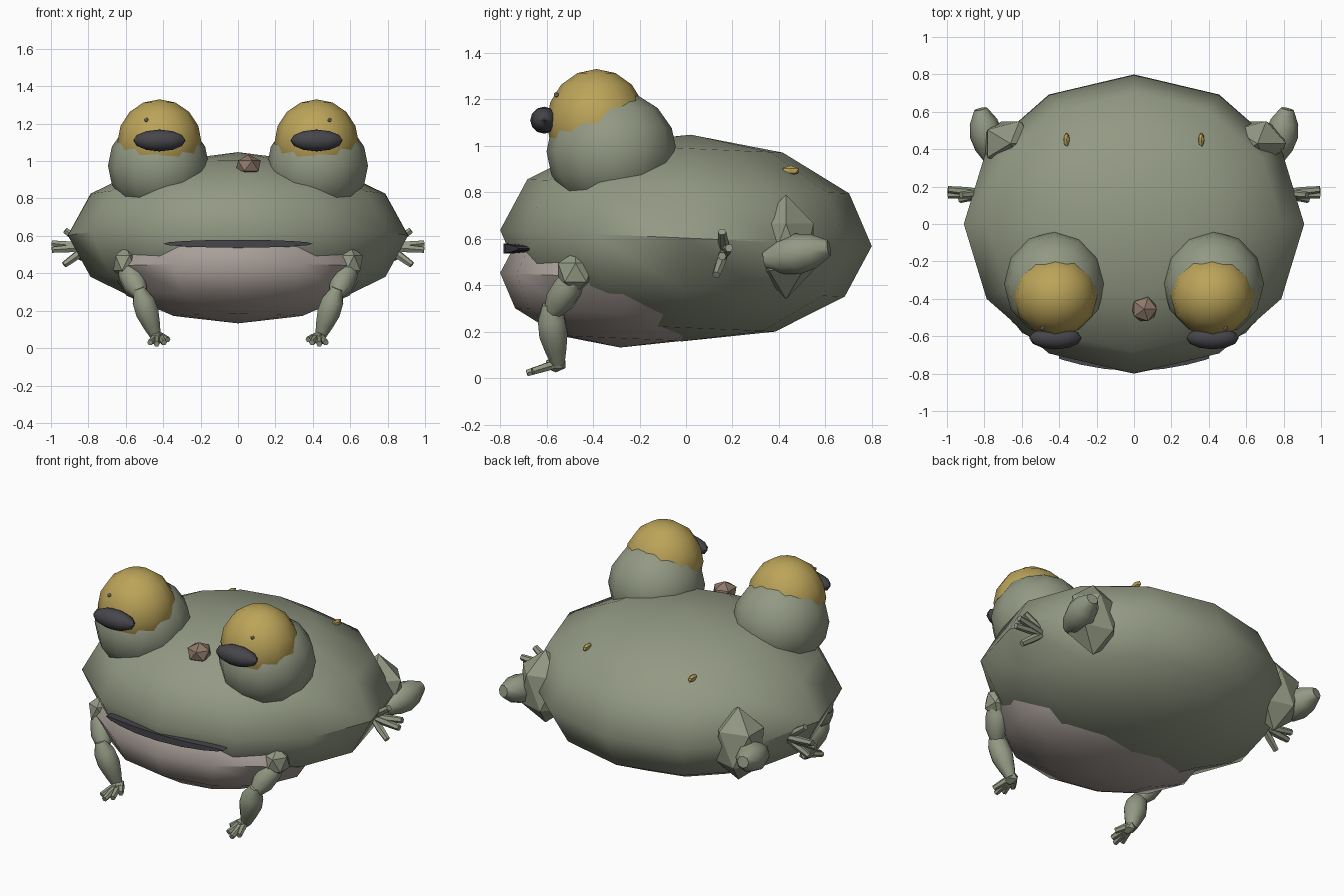
import bpy, bmesh, math
from mathutils import Vector, Matrix

if "Cube" in bpy.data.objects:
    bpy.data.objects.remove(bpy.data.objects["Cube"])


def mat(name, rgb):
    m = bpy.data.materials.new(name)
    m.diffuse_color = (*rgb, 1)
    m.use_nodes = True
    m.node_tree.nodes["Principled BSDF"].inputs["Base Color"].default_value = m.diffuse_color
    return m


SKIN = mat("skin", (0.29, 0.32, 0.23))
BELLY = mat("belly_pale", (0.40, 0.35, 0.32))
GOLD = mat("gold", (0.50, 0.37, 0.10))
DARK = mat("dark", (0.06, 0.06, 0.07))
BROWN = mat("brown", (0.27, 0.19, 0.14))


def finish(name, bm, m, smooth=None):
    bmesh.ops.recalc_face_normals(bm, faces=bm.faces)
    me = bpy.data.meshes.new(name)
    bm.to_mesh(me)
    bm.free()
    ob = bpy.data.objects.new(name, me)
    bpy.context.collection.objects.link(ob)
    me.materials.append(m)
    if smooth:
        bpy.ops.object.select_all(action='DESELECT')
        ob.select_set(True)
        bpy.context.view_layer.objects.active = ob
        bpy.ops.object.shade_smooth_by_angle(angle=math.radians(smooth))
    return ob


def ball(name, loc, size, m, seg=12, rings=8, tilt=0, smooth=54):
    bm = bmesh.new()
    bmesh.ops.create_uvsphere(bm, u_segments=seg, v_segments=rings, radius=1)
    bm.transform(Matrix.Translation(loc) @ Matrix.Rotation(math.radians(tilt), 4, 'X')
                 @ Matrix.Diagonal((*size, 1)))
    return finish(name, bm, m, smooth)


def lump(name, loc, size, m):
    bm = bmesh.new()
    bmesh.ops.create_icosphere(bm, subdivisions=1, radius=1)
    bm.transform(Matrix.Translation(loc) @ Matrix.Diagonal((*size, 1)))
    return finish(name, bm, m)


def limb(name, a, b, radii, m, seg=8, smooth=50):
    """Tapered limb: rings of the given radii spaced evenly from a to b."""
    a, b = Vector(a), Vector(b)
    q = (b - a).to_track_quat('Z', 'Y')
    bm = bmesh.new()
    rows = []
    for i, r in enumerate(radii):
        c = a.lerp(b, i / (len(radii) - 1))
        rows.append([bm.verts.new(c + q @ Vector((r * math.cos(t), r * math.sin(t), 0)))
                     for t in (2 * math.pi * k / seg for k in range(seg))])
    for p, n in zip(rows, rows[1:]):
        for k in range(seg):
            j = (k + 1) % seg
            bm.faces.new((p[k], p[j], n[j], n[k]))
    bm.faces.new(rows[0])
    bm.faces.new(rows[-1])
    return finish(name, bm, m, smooth)


# Body and belly
ball("body", (0, 0, 0.603), (0.91, 0.80, 0.445), SKIN, 12, 6, tilt=-2.5)
ball("belly", (0, -0.27, 0.43), (0.69, 0.53, 0.298), BELLY, 12, 6, tilt=-2.5)

# Mouth: thin lens swept along the front of the face
bm = bmesh.new()
front, back = [], []
for k in range(16):
    t = 2 * math.pi * k / 16
    x, z = 0.40 * math.cos(t), 0.558 + 0.021 * math.sin(t)
    y = -0.785 + 0.065 * (x / 0.40) ** 2
    front.append(bm.verts.new((x, y, z)))
    back.append(bm.verts.new((x, y + 0.08, z)))
for k in range(16):
    j = (k + 1) % 16
    bm.faces.new((front[k], front[j], back[j], back[k]))
for k in range(8):
    for row in (front, back):
        loop = [row[k], row[k + 1], row[-k - 1], row[-k % 16]]
        bm.faces.new(list(dict.fromkeys(loop)))
finish("mouth", bm, DARK)

# Snout wart
lump("snout_wart", (0.055, -0.455, 0.975), (0.075, 0.075, 0.06), BROWN)

for s, side in ((-1, "left"), (1, "right")):
    # Eyes
    ball("eye_socket_" + side, (s * 0.425, -0.32, 0.975), (0.27, 0.28, 0.265), SKIN)
    ball("eye_" + side, (s * 0.42, -0.385, 1.10), (0.225, 0.215, 0.23), GOLD)
    ball("pupil_" + side, (s * 0.42, -0.61, 1.11), (0.14, 0.06, 0.058), DARK, 12, 6)
    lump("eye_glint_" + side, (s * 0.49, -0.558, 1.22), (0.012, 0.012, 0.012), BELLY)

    # Back spots
    lump("back_spot_" + side, (s * 0.36, 0.45, 0.893), (0.018, 0.042, 0.022), GOLD)

    # Front legs
    lump("shoulder_" + side, (s * 0.60, -0.475, 0.455), (0.075, 0.088, 0.09), SKIN)
    limb("upper_arm_" + side, (s * 0.61, -0.46, 0.46), (s * 0.515, -0.585, 0.27),
         (0.04, 0.065, 0.065, 0.03), SKIN)
    limb("forearm_" + side, (s * 0.53, -0.59, 0.32), (s * 0.44, -0.55, 0.06),
         (0.03, 0.062, 0.066, 0.05, 0.03), SKIN)
    lump("hand_" + side, (s * 0.43, -0.56, 0.06), (0.04, 0.05, 0.035), SKIN)
    for i, (x, y, z) in enumerate(((0.375, -0.61, 0.045), (0.395, -0.66, 0.03),
                                   (0.435, -0.685, 0.022), (0.47, -0.66, 0.03))):
        limb(f"finger_{side}_{i}", (s * 0.43, -0.53, 0.07), (s * x, y, z),
             (0.016, 0.02, 0.016), SKIN, 6)

    # Hind legs
    lump("thigh_" + side, (s * 0.66, 0.43, 0.565), (0.17, 0.14, 0.225), SKIN)
    limb("knee_" + side, (s * 0.76, 0.34, 0.51), (s * 0.82, 0.615, 0.56),
         (0.04, 0.075, 0.088, 0.075, 0.035), SKIN)
    for i, (x, y, z) in enumerate(((0.93, 0.13, 0.445), (0.995, 0.155, 0.525),
                                   (0.995, 0.185, 0.56), (0.925, 0.155, 0.63))):
        limb(f"hind_toe_{side}_{i}", (s * 0.80, 0.165, 0.54), (s * x, y, z),
             (0.018, 0.023, 0.018), SKIN, 6)
